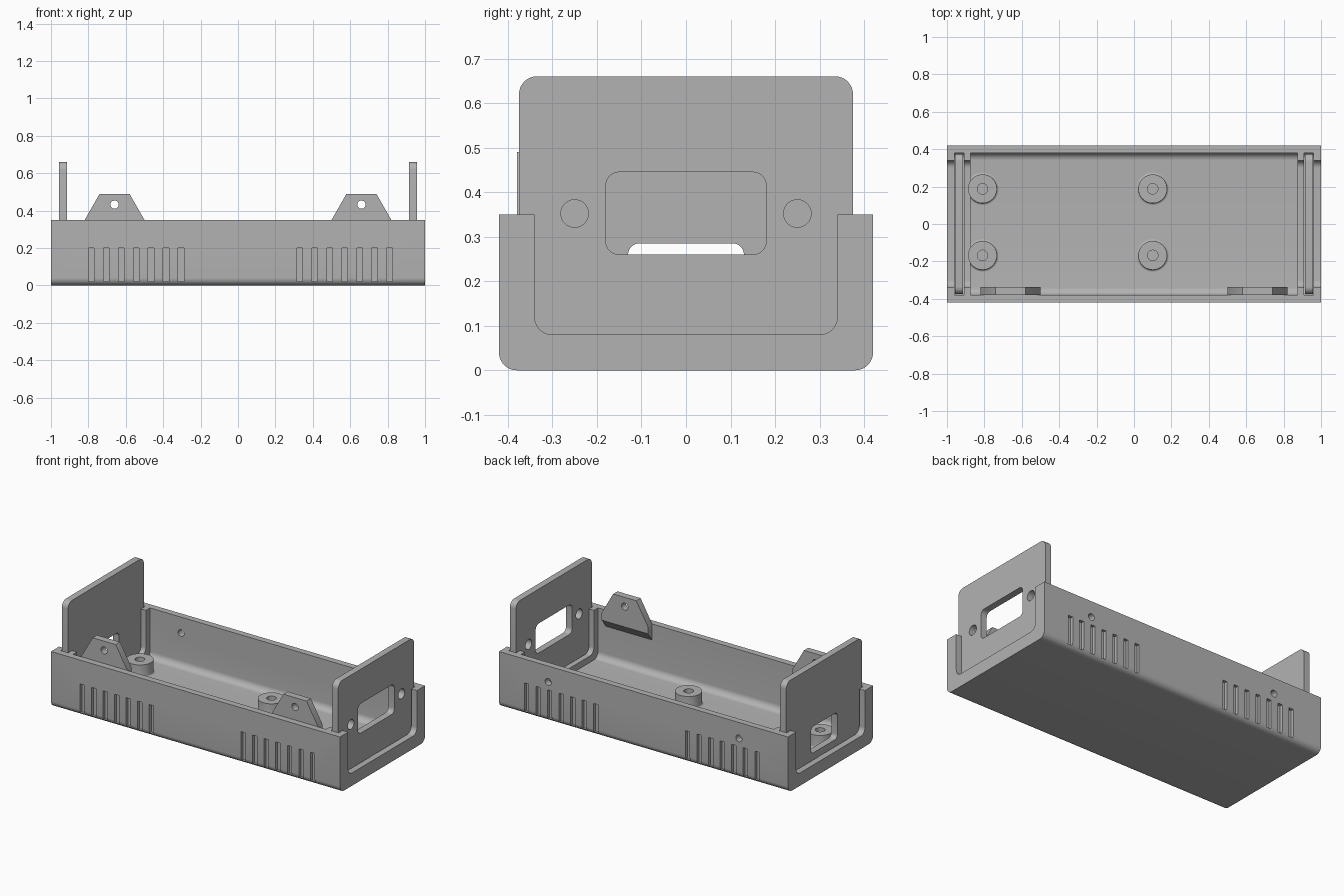
import bpy, bmesh, math
from mathutils import Matrix

old = bpy.data.objects.get("Cube")
if old:
    bpy.data.objects.remove(old, do_unlink=True)

grey = bpy.data.materials.new("matte grey")
grey.use_nodes = True
grey.diffuse_color = (0.45, 0.45, 0.45, 1)
grey.node_tree.nodes["Principled BSDF"].inputs["Base Color"].default_value = (0.45, 0.45, 0.45, 1)


def finish(name, bm):
    bmesh.ops.recalc_face_normals(bm, faces=bm.faces)
    mesh = bpy.data.meshes.new(name)
    bm.to_mesh(mesh)
    bm.free()
    mesh.materials.append(grey)
    obj = bpy.data.objects.new(name, mesh)
    bpy.context.collection.objects.link(obj)
    return obj


def activate(obj):
    bpy.ops.object.select_all(action='DESELECT')
    obj.select_set(True)
    bpy.context.view_layer.objects.active = obj


def smooth(obj):
    activate(obj)
    bpy.ops.object.shade_smooth_by_angle(angle=math.radians(30))


def rounded(u0, u1, v0, v1, low, high, steps=8):
    """Rectangle outline with its own radius for low and high corners."""
    pts = []
    corners = [(u1, v1, -1, -1, high), (u0, v1, 1, -1, high),
               (u0, v0, 1, 1, low), (u1, v0, -1, 1, low)]
    for i, (u, v, su, sv, r) in enumerate(corners):
        if r == 0:
            pts.append((u, v))
            continue
        for k in range(steps + 1):
            a = math.pi / 2 * (i + k / steps)
            pts.append((u + su * r + r * math.cos(a), v + sv * r + r * math.sin(a)))
    return pts


def circle(u, v, r, n=32):
    return [(u + r * math.cos(2 * math.pi * i / n), v + r * math.sin(2 * math.pi * i / n))
            for i in range(n)]


def prism(bm, pts, axis, a, b):
    """Extrude an outline along x or y between a and b."""
    def place(t, p):
        return (t, p[0], p[1]) if axis == 'x' else (p[0], t, p[1])
    ends = [[bm.verts.new(place(t, p)) for p in pts] for t in (a, b)]
    bm.faces.new(ends[0])
    bm.faces.new(ends[1][::-1])
    n = len(pts)
    for i in range(n):
        j = (i + 1) % n
        bm.faces.new((ends[0][i], ends[1][i], ends[1][j], ends[0][j]))


def solid(name, *parts):
    bm = bmesh.new()
    for part in parts:
        prism(bm, *part)
    return finish(name, bm)


def cut(obj, *parts):
    """Subtract a set of separate prisms from the object."""
    cutter = solid("cutter", *parts)
    cutter.hide_render = True
    mod = obj.modifiers.new("cut", 'BOOLEAN')
    mod.operation = 'DIFFERENCE'
    mod.solver = 'EXACT'
    mod.object = cutter
    activate(obj)
    bpy.ops.object.modifier_apply(modifier=mod.name)
    bpy.data.objects.remove(cutter, do_unlink=True)


# Tray: outer block, main cavity, end openings and panel grooves
tray = solid("tray", (rounded(-0.42, 0.42, 0, 0.35, 0.04, 0), 'x', -1, 1))
wide = rounded(-0.38, 0.38, 0.04, 0.6, 0.04, 0)
narrow = rounded(-0.34, 0.34, 0.08, 0.6, 0.04, 0)
cut(tray, (wide, 'x', -0.875, 0.875),
    (wide, 'x', 0.909, 0.961), (wide, 'x', -0.961, -0.909))
cut(tray, (narrow, 'x', -1.1, 1.1))

# Shallow vent slots on both long walls
vents = []
for start in (-0.785, 0.33):
    for i in range(7):
        x = start + 0.08 * i
        slot = rounded(x - 0.015, x + 0.015, 0.02, 0.2, 0, 0)
        vents += [(slot, 'y', -0.5, -0.4), (slot, 'y', 0.4, 0.5)]
cut(tray, *vents)

# Screw holes in the back wall
cut(tray, *[(circle(s * 0.66, 0.25, 0.021), 'y', 0.3, 0.5) for s in (-1, 1)])
smooth(tray)

# End panels standing in the grooves
outline = rounded(-0.375, 0.375, 0.042, 0.66, 0.04, 0.04)
right_panel = solid("window_panel", (outline, 'x', 0.914, 0.956))
cut(right_panel, (rounded(-0.18, 0.18, 0.26, 0.445, 0.03, 0.03), 'x', 0.8, 1.1),
    *[(circle(s * 0.25, 0.352, 0.031), 'x', 0.8, 1.1) for s in (-1, 1)])
smooth(right_panel)
left_panel = solid("socket_panel", (outline, 'x', -0.956, -0.914))
cut(left_panel, (rounded(-0.13, 0.13, 0.12, 0.285, 0.025, 0.025), 'x', -1.1, -0.8))
smooth(left_panel)

# Fastening tabs on the front wall, undersides sloped back to the wall
for side, x in (("left", 0.66), ("right", -0.66)):
    shape = [(x - 0.16, 0.25), (x + 0.16, 0.25), (x + 0.16, 0.35),
             (x + 0.08, 0.49), (x - 0.08, 0.49), (x - 0.16, 0.35)]
    tab = solid("tab_" + side, (shape, 'y', -0.38, -0.337))
    for v in tab.data.vertices:
        if v.co.z < 0.3 and v.co.y > -0.36:
            v.co.z = 0.305
    cut(tab, (circle(x, 0.432, 0.022), 'y', -0.5, -0.2))
    smooth(tab)


# Hollow mounting posts with a filleted foot
def post(name, x, y, n=40):
    profile = [(0.0, 0.045), (0.028, 0.045), (0.028, 0.12), (0.077, 0.12)]
    for k in range(5):
        a = math.pi / 2 * k / 4
        profile.append((0.087 - 0.01 * math.cos(a), 0.05 - 0.01 * math.sin(a)))
    bm = bmesh.new()
    verts = [bm.verts.new((r, 0, z)) for r, z in profile]
    edges = [bm.edges.new(pair) for pair in zip(verts, verts[1:])]
    bmesh.ops.spin(bm, geom=verts + edges, axis=(0, 0, 1), cent=(0, 0, 0),
                   angle=2 * math.pi, steps=n, use_merge=False)
    bmesh.ops.remove_doubles(bm, verts=bm.verts, dist=0.0001)
    bmesh.ops.transform(bm, matrix=Matrix.Translation((x, y, 0)), verts=bm.verts)
    smooth(finish(name, bm))


for end, x in (("right", -0.81), ("middle", 0.1)):
    for row, y in (("front", -0.168), ("back", 0.188)):
        post("post_" + row + "_" + end, x, y)
